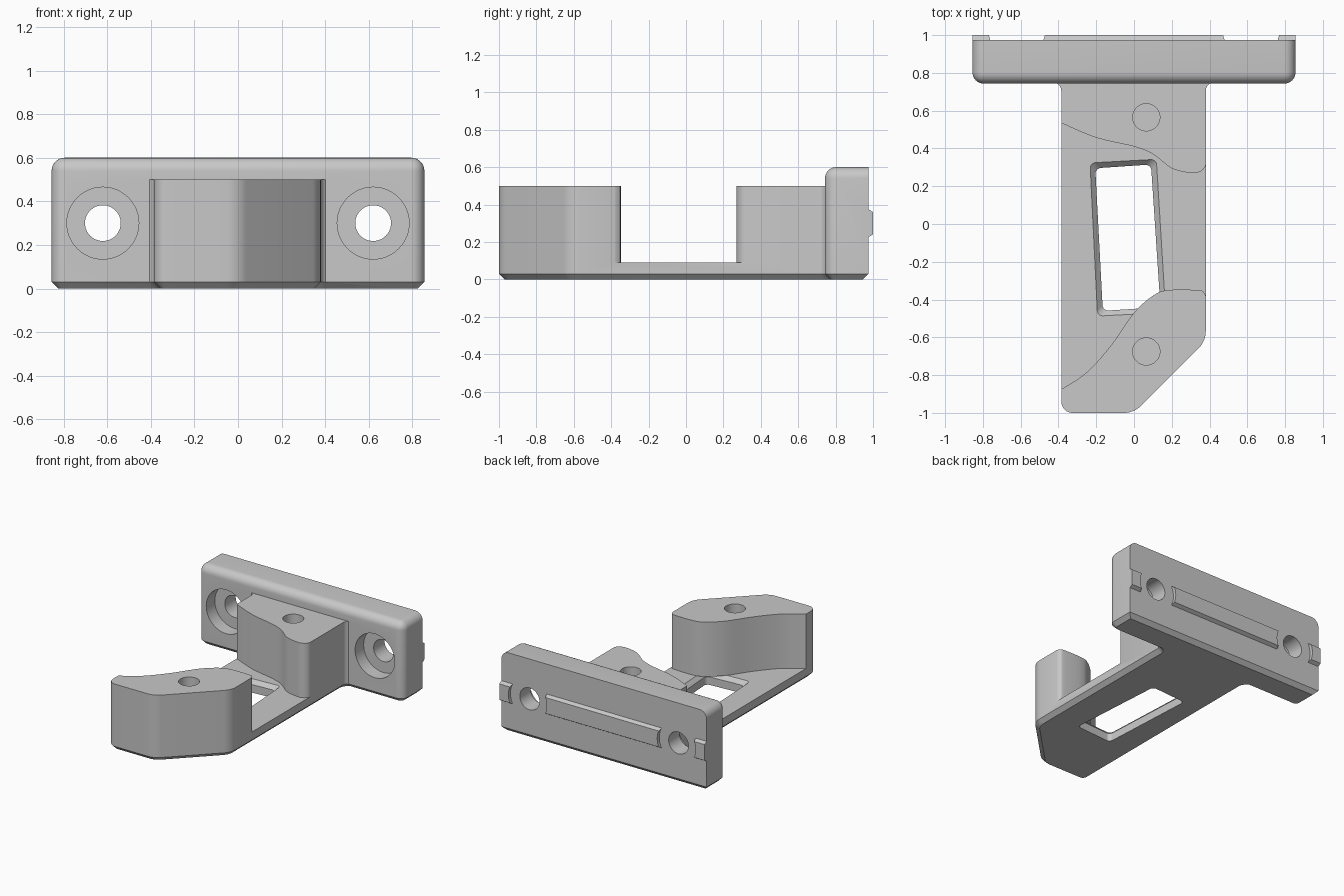
import bpy, bmesh, math
from mathutils import Vector, Matrix

cube = bpy.data.objects.get("Cube")
if cube:
    bpy.data.objects.remove(cube, do_unlink=True)

grey = bpy.data.materials.new("plain grey")
grey.use_nodes = True
COLOUR = (0.58, 0.58, 0.58, 1)
grey.diffuse_color = COLOUR
grey.node_tree.nodes["Principled BSDF"].inputs["Base Color"].default_value = COLOUR


def finish(name, bm):
    bmesh.ops.recalc_face_normals(bm, faces=bm.faces)
    mesh = bpy.data.meshes.new(name)
    bm.to_mesh(mesh)
    bm.free()
    mesh.materials.append(grey)
    obj = bpy.data.objects.new(name, mesh)
    bpy.context.collection.objects.link(obj)
    return obj


def chamfer_bottom(bm, size):
    edges = [e for e in bm.edges if all(abs(v.co.z) < 1e-5 for v in e.verts)]
    bmesh.ops.bevel(bm, geom=edges, offset=size, segments=1, affect='EDGES')


def prism(outline, z0, z1):
    bm = bmesh.new()
    face = bm.faces.new([bm.verts.new((x, y, z0)) for x, y in outline])
    bottom = bmesh.ops.duplicate(bm, geom=[face])["geom"]
    top = bmesh.ops.extrude_face_region(bm, geom=[face])["geom"]
    for v in top:
        if isinstance(v, bmesh.types.BMVert):
            v.co.z = z1
    # Keep one bottom cap whichever way the extrusion treats the first face
    if face.is_valid:
        bmesh.ops.delete(bm, geom=[f for f in bottom if isinstance(f, bmesh.types.BMFace)],
                         context='FACES')
    bmesh.ops.remove_doubles(bm, verts=bm.verts, dist=1e-5)
    return bm


def rounded(corners, steps=8):
    """Outline with each (x, y, radius) corner filleted."""
    out = []
    for i, (x, y, r) in enumerate(corners):
        p = Vector((x, y))
        if r == 0:
            out.append(p)
            continue
        a = (Vector(corners[i - 1][:2]) - p).normalized()
        b = (Vector(corners[(i + 1) % len(corners)][:2]) - p).normalized()
        half = math.acos(a.dot(b)) / 2
        centre = p + (a + b).normalized() * r / math.sin(half)
        start = p + a * r / math.tan(half) - centre
        end = p + b * r / math.tan(half) - centre
        out += [centre + start.lerp(end, k / steps).normalized() * r for k in range(steps + 1)]
    return out


def spline(points, steps=5):
    """Catmull-Rom curve through the points."""
    pts = [Vector(p) for p in points]
    pts = [pts[0]] + pts + [pts[-1]]
    out = []
    for a, b, c, d in zip(pts, pts[1:], pts[2:], pts[3:]):
        for k in range(steps):
            t = k / steps
            out.append(0.5 * (2 * b + (c - a) * t + (2 * a - 5 * b + 4 * c - d) * t * t
                              + (3 * b - a - 3 * c + d) * t ** 3))
    return out + [pts[-1]]


def cylinder(name, centre, radius, depth, along_y=False):
    bm = bmesh.new()
    turn = Matrix.Rotation(math.pi / 2, 4, 'X') if along_y else Matrix()
    bmesh.ops.create_cone(bm, cap_ends=True, segments=48, radius1=radius, radius2=radius,
                          depth=depth, matrix=Matrix.Translation(centre) @ turn)
    return finish(name, bm)


def combine(target, tool, operation):
    mod = target.modifiers.new(operation.lower(), 'BOOLEAN')
    mod.operation, mod.solver, mod.object = operation, 'EXACT', tool
    bpy.context.view_layer.objects.active = target
    bpy.ops.object.modifier_apply(modifier=mod.name)
    bpy.data.objects.remove(tool, do_unlink=True)


# Arm with full-height ends, flared where it meets the mounting plate
arm_outline = rounded([
    (-0.385, -1, 0.06), (0, -1, 0.13), (0.38, -0.62, 0.13),
    (0.38, 0.75, 0.045), (0.45, 0.75, 0), (0.45, 0.85, 0),
    (-0.45, 0.85, 0), (-0.45, 0.75, 0), (-0.385, 0.75, 0.045)])
bm = prism(arm_outline, 0, 0.5)
chamfer_bottom(bm, 0.03)
bracket = finish("mounting_bracket", bm)

# Curved gap that leaves the two posts and a thin floor
rear_curve = spline([(-0.45, 0.57), (-0.385, 0.535), (-0.2, 0.457), (0, 0.41), (0.1, 0.37),
                     (0.2, 0.295), (0.3, 0.27), (0.345, 0.275), (0.373, 0.297), (0.385, 0.33)])
front_curve = spline([(0.385, -0.4), (0.372, -0.365), (0.34, -0.35), (0.18, -0.35),
                      (0.1, -0.38), (0, -0.47), (-0.12, -0.64), (-0.25, -0.785),
                      (-0.385, -0.875), (-0.45, -0.91)])
gap = rear_curve + [Vector((0.5, 0.33)), Vector((0.5, -0.4))] + front_curve
combine(bracket, finish("gap_cutter", prism(gap, 0.09, 0.7)), 'DIFFERENCE')

# Slanted floor window with a chamfered upper rim
window = [(-0.205, 0.295), (0.09, 0.315), (0.14, -0.44), (-0.165, -0.46)]
middle = sum((Vector(p) for p in window), Vector((0, 0))) / 4
bm = prism(rounded([(x, y, 0.03) for x, y in window]), -0.1, 0.06)
top = [f for f in bm.faces if all(v.co.z > 0.05 for v in f.verts)]
rim = bmesh.ops.extrude_discrete_faces(bm, faces=top)["faces"]
for v in rim[0].verts:
    off = v.co.xy - middle
    v.co.x += math.copysign(0.028, off.x)
    v.co.y += math.copysign(0.028, off.y)
    v.co.z = 0.09
combine(bracket, finish("window_cutter", bm), 'DIFFERENCE')

# Blind holes in the post tops
for y in (0.565, -0.675):
    combine(bracket, cylinder("post_hole_cutter", (0.065, y, 0.45), 0.072, 0.6), 'DIFFERENCE')

# Mounting plate, rounded on the front and top corners
bm = bmesh.new()
bmesh.ops.create_cube(bm, size=1, matrix=Matrix.Translation((0, 0.859, 0.3))
                      @ Matrix.Diagonal((1.71, 0.232, 0.6, 1)))
soft = []
for e in bm.edges:
    mid = (e.verts[0].co + e.verts[1].co) / 2
    front, upper, side = mid.y < 0.8, mid.z > 0.5, abs(mid.x) > 0.8
    if (front and (upper or side) and mid.z > 0.1) or (upper and side):
        soft.append(e)
bmesh.ops.bevel(bm, geom=soft, offset=0.06, segments=8, profile=0.5, affect='EDGES')
chamfer_bottom(bm, 0.03)
plate = finish("plate", bm)

# Tapered locating rail on the rear face, relieved around the bolt holes
bm = bmesh.new()
profile = [(0.95, 0.225), (0.975, 0.225), (1.0, 0.24), (1.0, 0.36), (0.975, 0.375), (0.95, 0.375)]
face = bm.faces.new([bm.verts.new((-0.855, y, z)) for y, z in profile])
for v in bmesh.ops.extrude_face_region(bm, geom=[face])["geom"]:
    if isinstance(v, bmesh.types.BMVert):
        v.co.x = 0.855
rail = finish("rail", bm)
for x in (-0.62, 0.62):
    combine(rail, cylinder("relief_cutter", (x, 0.98, 0.3), 0.16, 0.2, True), 'DIFFERENCE')
combine(plate, rail, 'UNION')
combine(bracket, plate, 'UNION')

# Counterbored bolt holes
for x in (-0.62, 0.62):
    combine(bracket, cylinder("bore_cutter", (x, 0.745, 0.3), 0.165, 0.2, True), 'DIFFERENCE')
    combine(bracket, cylinder("bolt_cutter", (x, 0.9, 0.3), 0.082, 0.6, True), 'DIFFERENCE')

bpy.ops.object.select_all(action='DESELECT')
bracket.select_set(True)
bpy.context.view_layer.objects.active = bracket
bpy.ops.object.shade_smooth_by_angle(angle=math.radians(30))
